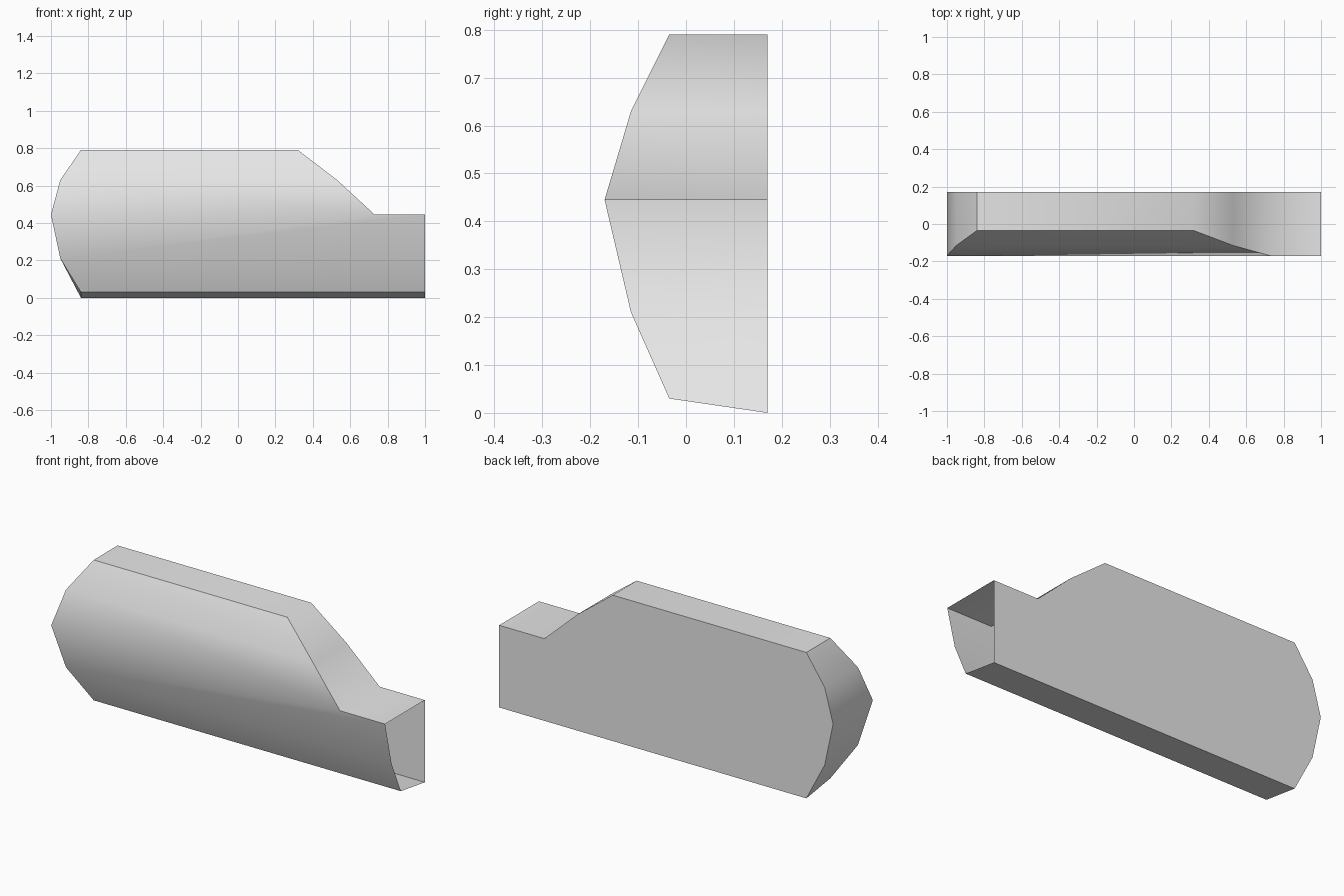
import bpy
import bmesh
import math

if "Cube" in bpy.data.objects:
    bpy.data.objects.remove(bpy.data.objects["Cube"])

# Outline of the bulged front (x, y, z), running up the left end,
# along the top, down the slope and shelf, then down the open right end
outline = [
    (-0.84, -0.035, 0.03), (-0.95, -0.115, 0.21), (-1.0, -0.17, 0.445),
    (-0.95, -0.115, 0.63), (-0.84, -0.035, 0.79), (0.32, -0.035, 0.79),
    (0.53, -0.115, 0.63), (0.73, -0.17, 0.445), (1.0, -0.17, 0.445),
    (1.0, -0.115, 0.21), (1.0, -0.035, 0.03),
]
BACK_Y = 0.17

bm = bmesh.new()
front = [bm.verts.new(p) for p in outline]
back = [bm.verts.new((x, BACK_Y, 0.0 if z < 0.1 else z)) for x, y, z in outline]

# Bulged front, in horizontal strips
for strip in ((0, 1, 9, 10), (1, 2, 7, 8, 9), (2, 3, 6, 7), (3, 4, 5, 6)):
    bm.faces.new([front[i] for i in reversed(strip)])

# Flat back panel
bm.faces.new(back)

# Rim joining front and back, left open at the right end
count = len(outline)
for i in range(count):
    if i in (8, 9):
        continue
    j = (i + 1) % count
    bm.faces.new((front[i], front[j], back[j], back[i]))

mesh = bpy.data.meshes.new("hollow_shell")
bm.to_mesh(mesh)
bm.free()

shell = bpy.data.objects.new("hollow_shell", mesh)
bpy.context.collection.objects.link(shell)

# Plain grey finish
grey = bpy.data.materials.new("light_grey")
grey.diffuse_color = (0.8, 0.8, 0.8, 1.0)
grey.use_nodes = True
grey.node_tree.nodes["Principled BSDF"].inputs["Base Color"].default_value = grey.diffuse_color
mesh.materials.append(grey)

# Smooth the gentle bends, keep the corners crisp
bpy.context.view_layer.objects.active = shell
shell.select_set(True)
bpy.ops.object.shade_smooth_by_angle(angle=math.radians(48))
